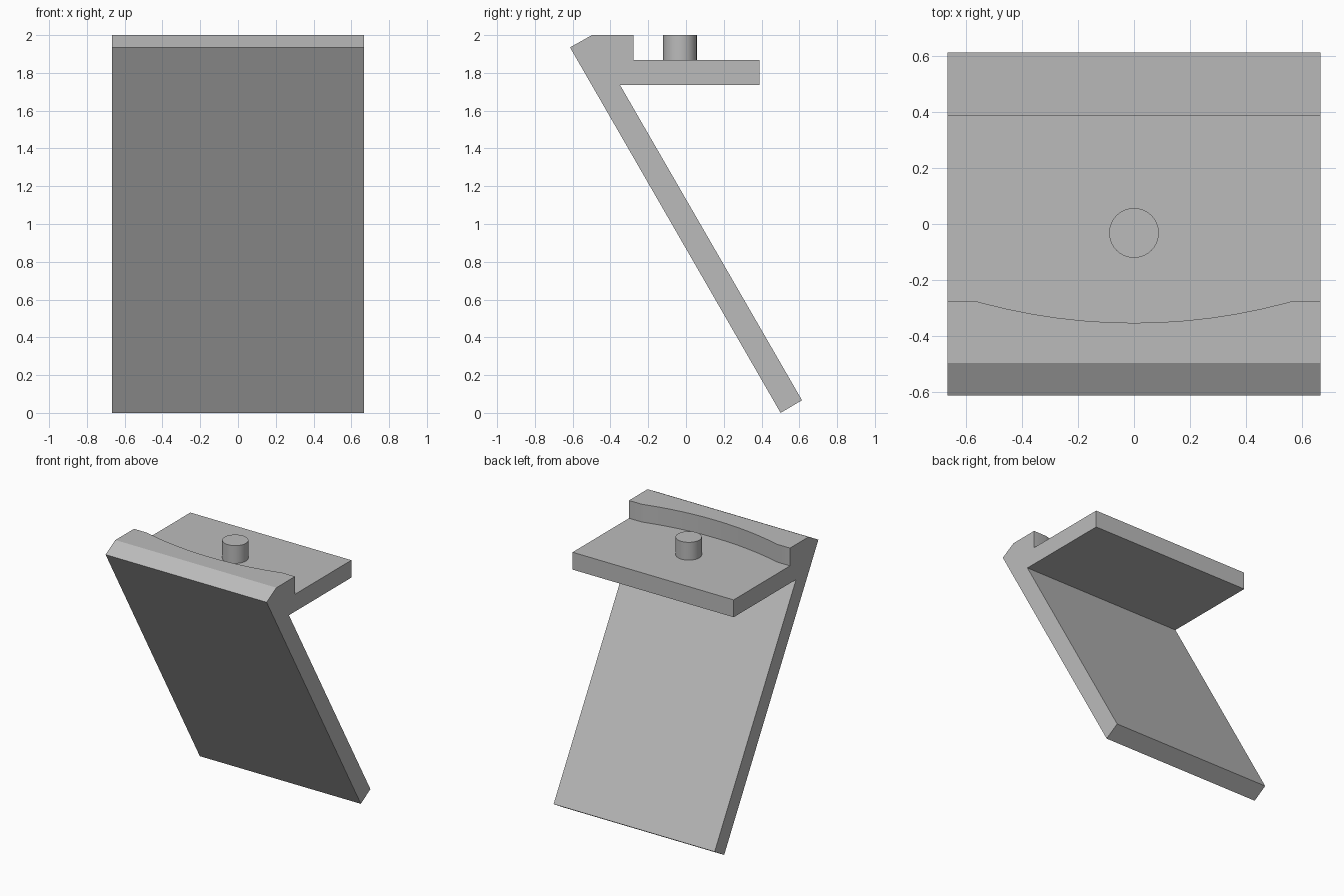
import bpy, bmesh, math
from mathutils import Vector

cube = bpy.data.objects.get("Cube")
if cube:
    bpy.data.objects.remove(cube, do_unlink=True)

HALF_W = 0.667
SHELF_TOP = 1.867
TOP = 2.0
LIP_Y = -0.278

grey = bpy.data.materials.new("plain grey")
grey.use_nodes = True
colour = (0.5, 0.5, 0.5, 1)
grey.diffuse_color = colour
grey.node_tree.nodes["Principled BSDF"].inputs["Base Color"].default_value = colour


def prism(name, points, direction):
    """Extrude a closed outline along a direction."""
    bm = bmesh.new()
    face = bm.faces.new([bm.verts.new(p) for p in points])
    moved = bmesh.ops.extrude_face_region(bm, geom=[face])["geom"]
    bmesh.ops.translate(bm, vec=Vector(direction),
                        verts=[g for g in moved if isinstance(g, bmesh.types.BMVert)])
    bmesh.ops.recalc_face_normals(bm, faces=bm.faces)
    mesh = bpy.data.meshes.new(name)
    bm.to_mesh(mesh)
    bm.free()
    mesh.materials.append(grey)
    obj = bpy.data.objects.new(name, mesh)
    bpy.context.collection.objects.link(obj)
    return obj


def smooth(obj):
    bpy.ops.object.select_all(action="DESELECT")
    obj.select_set(True)
    bpy.context.view_layer.objects.active = obj
    bpy.ops.object.shade_smooth_by_angle(angle=math.radians(25))


# Sloping plate, shelf and raised lip share one side profile (y, z)
profile = [(-0.614, 1.935), (-0.498, TOP), (LIP_Y, TOP), (LIP_Y, SHELF_TOP),
           (0.389, SHELF_TOP), (0.389, 1.737), (-0.35, 1.737),
           (0.614, 0.067), (0.501, 0)]
body = prism("sloping_plate_with_shelf", [(-HALF_W, y, z) for y, z in profile],
             (2 * HALF_W, 0, 0))

# Shallow curved scoop in the back of the lip
half_chord, depth = 0.56, 0.076
radius = (half_chord ** 2 + depth ** 2) / (2 * depth)
centre_y = LIP_Y - depth + radius
swing = math.asin(half_chord / radius) * 1.15
steps = 14
scoop = []
for i in range(steps + 1):
    a = swing * (2 * i / steps - 1)
    scoop.append((radius * math.sin(a), centre_y - radius * math.cos(a), SHELF_TOP))
cutter = prism("scoop_cutter", scoop, (0, 0, 0.3))
cutter.hide_render = True

cut = body.modifiers.new("scoop", "BOOLEAN")
cut.operation = "DIFFERENCE"
cut.solver = "EXACT"
cut.object = cutter
bpy.context.view_layer.objects.active = body
bpy.ops.object.modifier_apply(modifier=cut.name)
bpy.data.objects.remove(cutter, do_unlink=True)
smooth(body)

# Round pin standing on the shelf
sides = 32
ring = [(0.089 * math.cos(math.tau * i / sides),
         0.089 * math.sin(math.tau * i / sides) - 0.032, SHELF_TOP) for i in range(sides)]
pin = prism("round_pin", ring, (0, 0, TOP - SHELF_TOP))
smooth(pin)
